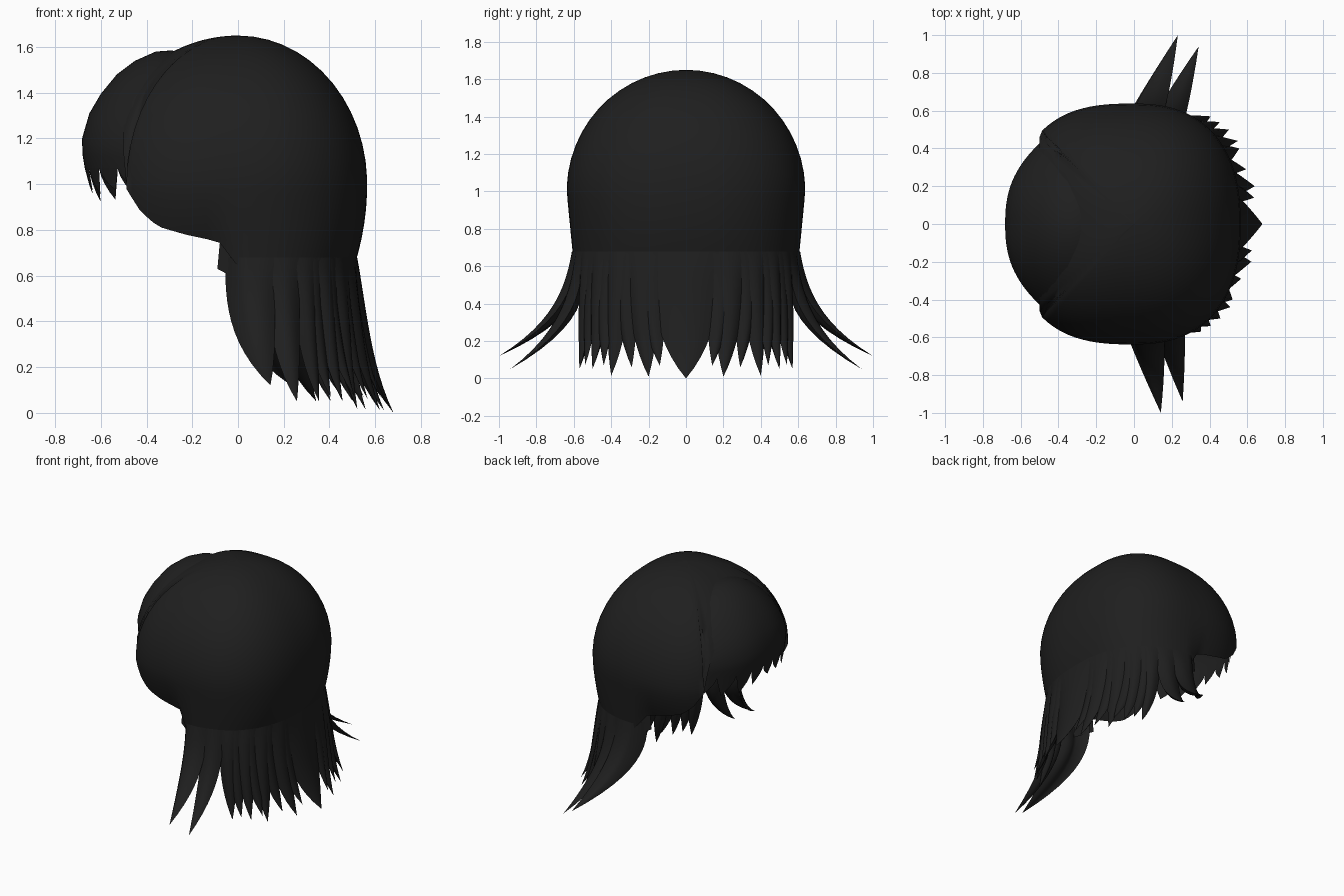
import bpy, math, random
from mathutils import Vector

if "Cube" in bpy.data.objects:
    bpy.data.objects.remove(bpy.data.objects["Cube"])

random.seed(4)
hair = bpy.data.materials.new("charcoal black")
hair.diffuse_color = (0.0135, 0.0135, 0.0135, 1)
hair.use_nodes = True
hair.node_tree.nodes["Principled BSDF"].inputs["Base Color"].default_value = hair.diffuse_color


def make(name, verts, faces):
    me = bpy.data.meshes.new(name)
    me.from_pydata([tuple(v) for v in verts], [], faces)
    me.materials.append(hair)
    me.polygons.foreach_set("use_smooth", [True] * len(me.polygons))
    me.update()
    ob = bpy.data.objects.new(name, me)
    bpy.context.collection.objects.link(ob)
    return ob


def grid_faces(rows, cols, start=0):
    return [(start + r * cols + c, start + (r + 1) * cols + c,
             start + (r + 1) * cols + c + 1, start + r * cols + c + 1)
            for r in range(rows - 1) for c in range(cols - 1)]


def interp(x, pts):
    for (x0, y0), (x1, y1) in zip(pts, pts[1:]):
        if x <= x1:
            return y0 + (y1 - y0) * max(0, (x - x0) / (x1 - x0))
    return pts[-1][1]


def ring(theta):
    """Outline of the head at its widest level; 0 degrees is the back (+x)."""
    c, s = math.cos(theta), math.sin(theta)
    e = 2 / 2.4 if c > 0 else 2 / 2.7
    x = (0.565 if c > 0 else 0.63) * math.copysign(abs(c) ** e, c)
    return x, 0.638 * math.copysign(abs(s) ** e, s)


def shell(theta, z):
    x, y = ring(theta)
    if z >= 1:
        r = math.sqrt(max(0, 1 - ((z - 1) / 0.65) ** 2))
        return Vector((x * r, y * r, z))
    d = (1 - z) / 0.36
    curl = 0.15 if x < -0.03 else 0
    kx = 1 - 0.1 * min(1, d) ** 2
    return Vector((x * kx, y * (1 - 0.055 * d - curl * d * d), z))


# cap: domed shell with the face opening at -x and a lower edge rising forward
CUT = -0.5
EDGE = [(CUT, 1.0), (-0.43, 0.88), (-0.36, 0.815), (-0.24, 0.78),
        (-0.12, 0.755), (-0.04, 0.73), (-0.02, 0.64)]


def bottom(theta):
    x = ring(theta)[0]
    if x < CUT:
        return 1 + 0.65 * math.sqrt(1 - (CUT / x) ** 2)
    return interp(x, EDGE)


ROWS, COLS = 20, 97
verts = []
for r in range(ROWS):
    for c in range(COLS):
        th = -math.pi + 2 * math.pi * c / (COLS - 1)
        zb = bottom(th)
        t = r / (ROWS - 1)
        if zb > 1:
            z = 1 + 0.65 * math.cos(t * math.acos((zb - 1) / 0.65))
        elif t < 0.7:
            z = 1 + 0.65 * math.cos(t / 0.7 * math.pi / 2)
        else:
            z = 1 + (zb - 1) * (t - 0.7) / 0.3
        verts.append(shell(th, z))
make("hair_cap", verts, grid_faces(ROWS, COLS))


# hanging locks: lens-shaped strands that leave the cap rim and sweep to a point
def lock(verts, faces, a, b, tip, inset=0.0, thick=0.05, rows=13, cols=7):
    root = [shell(math.radians(a + (b - a) * i / (cols - 1)), 0.68) for i in range(cols)]
    mid = (root[0] + root[-1]) / 2
    out = Vector((mid.x, mid.y, 0)).normalized()
    tip = Vector(tip)
    for side in (1, -1):
        start = len(verts)
        for r in range(rows):
            t = r / (rows - 1)
            w = 1.08 * (1 - t ** 3.2)
            swell = math.sin(math.pi * t ** 0.9)
            for i, p in enumerate(root):
                arch = math.sin(math.pi * i / (cols - 1))
                depth = (0.03 if side > 0 else -thick) * swell
                q = mid + (p - mid) * w + (tip - mid) * t ** 2.6
                q += out * (depth * arch - inset * min(1, 3 * t) * (1 - t))
                q.z = 0.68 + (tip.z - 0.68) * t
                verts.append(q)
        faces += [f[::side] for f in grid_faces(rows, cols, start)]


MAIN = [(11, 26, (0.63, 0.20, 0.01)), (26, 40, (0.54, 0.40, 0.015)),
        (40, 53, (0.48, 0.50, 0.05)), (53, 66, (0.38, 0.57, 0.05)),
        (64, 79, (0.30, 0.94, 0.05)), (77, 92, (0.187, 1.0, 0.12))]
UNDER = [(8, 20, (0.63, 0.14, 0.07)), (22, 35, (0.58, 0.29, 0.06)),
         (36, 49, (0.53, 0.44, 0.07)), (48, 61, (0.43, 0.54, 0.07))]
verts, faces = [], []
lock(verts, faces, -12, 12, (0.68, 0, 0.0))
for locks, inset, thick in ((MAIN, 0.0, 0.06), (UNDER, 0.015, 0.03)):
    for a, b, (x, y, z) in locks:
        for s in (1, -1):
            lock(verts, faces, s * a, s * b, (x + 0.045 * s * y, s * y, z), inset, thick)
make("hanging_locks", verts, faces)

# short stubs in front of the hanging locks
verts, faces = [], []
for s in (1, -1):
    k = len(verts)
    verts += [Vector(p) for p in ((-0.08, s * 0.53, 0.74), (0.04, s * 0.58, 0.74),
                                  (-0.09, s * 0.53, 0.63), (0.04, s * 0.58, 0.56))]
    faces.append((k, k + 2, k + 3, k + 1))
make("side_stubs", verts, faces)

# fringe: bulging front panel, tucked under the cap, with a toothed lower edge
PROFILE = [(-0.22, 1.57), (-0.29, 1.585), (-0.36, 1.58), (-0.45, 1.54), (-0.53, 1.48), (-0.60, 1.395),
           (-0.65, 1.31), (-0.682, 1.20), (-0.68, 1.13), (-0.67, 1.07)]
TEETH, SUB, WIDE = 9, 4, 1.16
cols = TEETH * SUB + 1


def fringe(u, px, pz):
    f = 1 - 0.5 * abs(u) ** 2.5
    drop = 0.25 * u * u * max(0, (pz - 1.1) / 0.48)
    return Vector((-0.3 + (px + 0.3) * f, 0.435 * u, pz - drop))


us = [WIDE * (-1 + 2 * c / (cols - 1)) for c in range(cols)]
verts = [fringe(u, px, pz) for px, pz in PROFILE for u in us]
faces = grid_faces(len(PROFILE), cols)
for k in range(TEETH):
    start = len(verts)
    length = random.uniform(0.09, 0.15)
    uc = WIDE * (-1 + 2 * (k + 0.5) / TEETH)
    lean = 0.06 * (1 if uc > 0 else -1)
    for r in range(5):
        t = r / 4
        for i in range(SUB + 1):
            u = us[k * SUB + i]
            verts.append(fringe(uc + (u - uc) * (1 - t ** 1.5) + lean * t * t,
                                -0.67 + 0.025 * t, 1.07 - length * t))
    faces += grid_faces(5, SUB + 1, start)
make("fringe", verts, faces)
